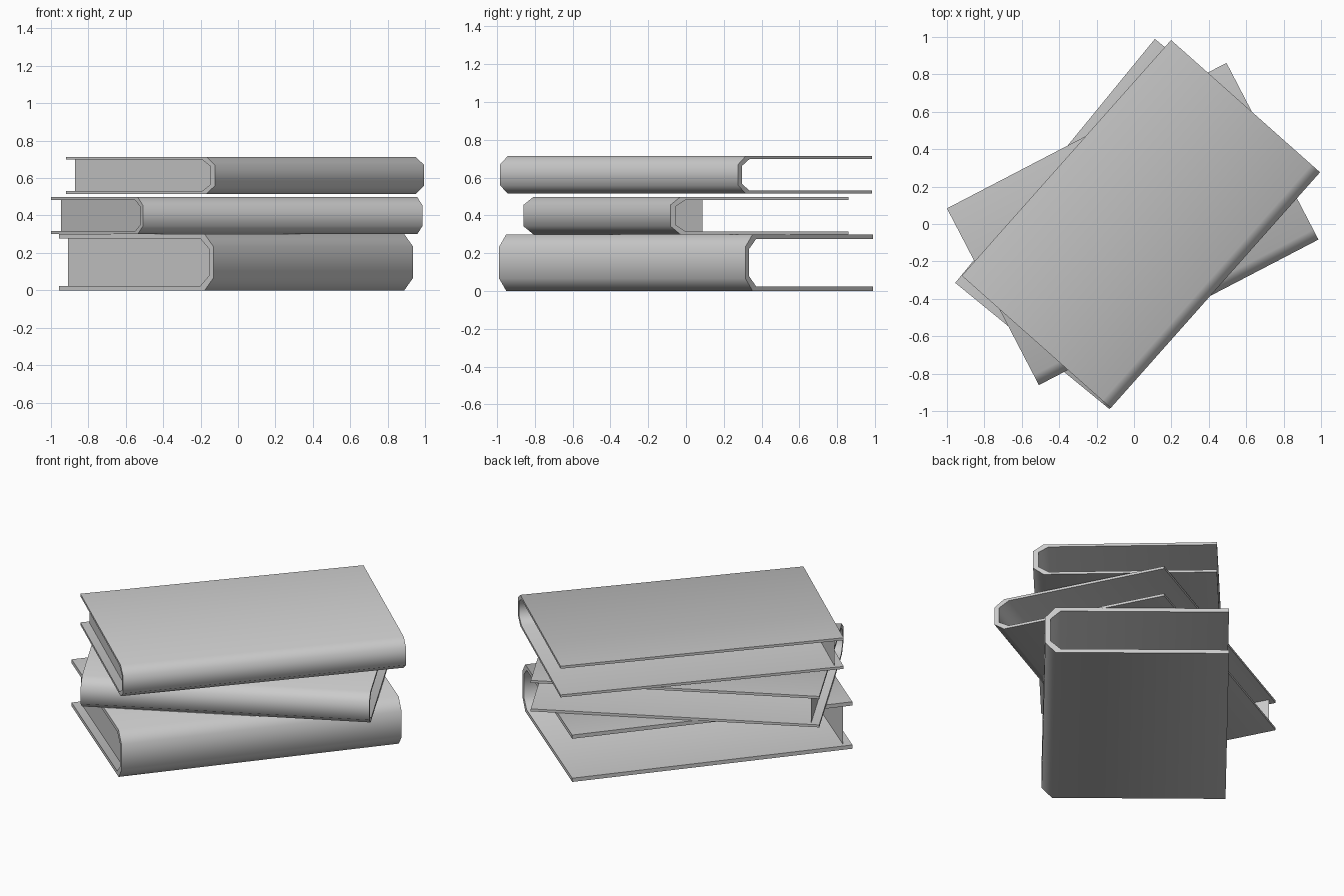
import bpy, bmesh, math
from mathutils import Matrix

if "Cube" in bpy.data.objects:
    bpy.data.objects.remove(bpy.data.objects["Cube"])

LENGTH, DEPTH = 1.685, 1.065      # along the spine, fore edge to spine
L, D = LENGTH / 2, DEPTH / 2


def bend(inset, z0, chamfer_z):
    """Chamfered spine half of a section (depth, height 0..1), bottom to top."""
    y = -D + inset
    back = y + 0.06
    return [(back, z0), (y, chamfer_z), (y, 1 - chamfer_z), (back, 1 - z0)]


T = 0.08                          # board thickness relative to height
outer = [(D, 0)] + bend(0, 0, 0.22) + [(D, 1)]
inner = [(D, T)] + bend(0.03, T, 0.26) + [(D, 1 - T)]


def make_object(name, bm, matrix):
    bmesh.ops.transform(bm, matrix=matrix, verts=bm.verts)
    mesh = bpy.data.meshes.new(name)
    bm.to_mesh(mesh)
    bm.free()
    obj = bpy.data.objects.new(name, mesh)
    bpy.context.collection.objects.link(obj)
    bpy.context.view_layer.objects.active = obj
    obj.select_set(True)
    bpy.ops.object.shade_smooth_by_angle(angle=math.radians(65))
    obj.select_set(False)


def book(name, center_x, z, height, angle):
    matrix = (Matrix.Translation((center_x, 0, z))
              @ Matrix.Rotation(math.radians(angle), 4, 'Z')
              @ Matrix.Diagonal((1, 1, height, 1)))

    # Folded cover: outer and inner section lines joined into a closed shell
    bm = bmesh.new()
    rings = [[[bm.verts.new((x, y, h)) for y, h in sec] for sec in (outer, inner)]
             for x in (-L, L)]
    (o0, i0), (o1, i1) = rings
    for k in range(len(outer) - 1):
        for a, b in ((o0, o1), (i0, i1), (o0, i0), (o1, i1)):
            bm.faces.new((a[k], a[k + 1], b[k + 1], b[k]))
    for k in (0, -1):
        bm.faces.new((o0[k], o1[k], i1[k], i0[k]))
    bmesh.ops.recalc_face_normals(bm, faces=bm.faces)
    make_object(name + "_cover", bm, matrix)

    # Page edge: one sheet closing the near end, set in from the cover
    bm = bmesh.new()
    page = [(y - 0.021 if y == D else y, h) for y, h in inner]
    face = bm.faces.new([bm.verts.new((-L + 0.05, y, h)) for y, h in page])
    face.normal_update()
    if face.normal.x > 0:
        face.normal_flip()
    make_object(name + "_page_edge", bm, matrix)


book("bottom_book", -0.01, 0.0, 0.30, 50.7)
book("middle_book", -0.007, 0.30, 0.198, 27.5)
book("top_book", 0.037, 0.515, 0.199, 48.4)
